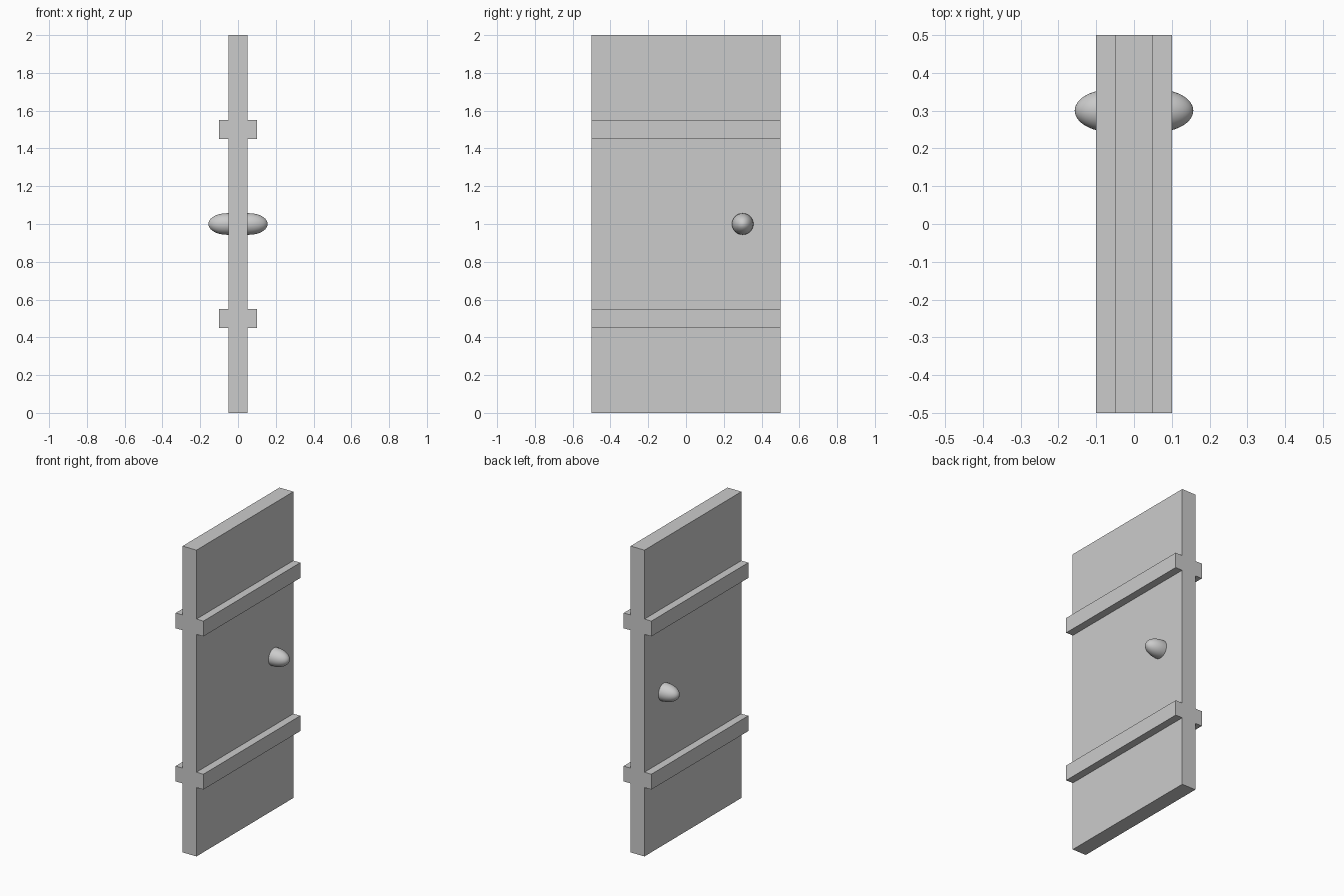
import bpy, bmesh, math
from mathutils import Vector

if "Cube" in bpy.data.objects:
    bpy.data.objects.remove(bpy.data.objects["Cube"])


def new_object(name, bm):
    bmesh.ops.recalc_face_normals(bm, faces=bm.faces)
    mesh = bpy.data.meshes.new(name)
    bm.to_mesh(mesh)
    bm.free()
    obj = bpy.data.objects.new(name, mesh)
    bpy.context.collection.objects.link(obj)
    return obj


# Door slab with its two cross battens: one x-z profile extruded along y
T, B = 0.05, 0.10            # half thickness of slab and of battens
side = [(T, 0)]
for z in (0.5, 1.5):
    side += [(T, z - 0.05), (B, z - 0.05), (B, z + 0.05), (T, z + 0.05)]
side.append((T, 2))
outline = side + [(-x, z) for x, z in reversed(side)]

bm = bmesh.new()
face = bm.faces.new([bm.verts.new((x, -0.5, z)) for x, z in outline])
ext = bmesh.ops.extrude_face_region(bm, geom=[face], use_keep_orig=True)
moved = [v for v in ext["geom"] if isinstance(v, bmesh.types.BMVert)]
bmesh.ops.translate(bm, verts=moved, vec=(0, 1, 0))
new_object("door_panel", bm)


# Rounded knobs: turned half-ellipse profile on each face of the door
def knob(name, sign):
    R, START, TIP = 0.057, 0.058, 0.157
    pts = [(0.04, R)]
    for i in range(13):
        a = math.pi / 2 * i / 12
        pts.append((START + (TIP - START) * math.sin(a), R * math.cos(a)))
    bm = bmesh.new()
    vs = [bm.verts.new((sign * x, 0, r)) for x, r in pts]
    edges = [bm.edges.new(p) for p in zip(vs, vs[1:])]
    bmesh.ops.spin(bm, geom=vs + edges, cent=(0, 0, 0), axis=(1, 0, 0),
                   angle=2 * math.pi, steps=32, use_duplicate=False)
    bmesh.ops.remove_doubles(bm, verts=bm.verts, dist=1e-5)
    bmesh.ops.holes_fill(bm, edges=[e for e in bm.edges if e.is_boundary], sides=0)
    bmesh.ops.translate(bm, verts=bm.verts, vec=Vector((0, 0.3, 1.0)))
    for f in bm.faces:
        f.smooth = len(f.verts) <= 4
    return new_object(name, bm)


knob("knob_right", 1)
knob("knob_left", -1)
